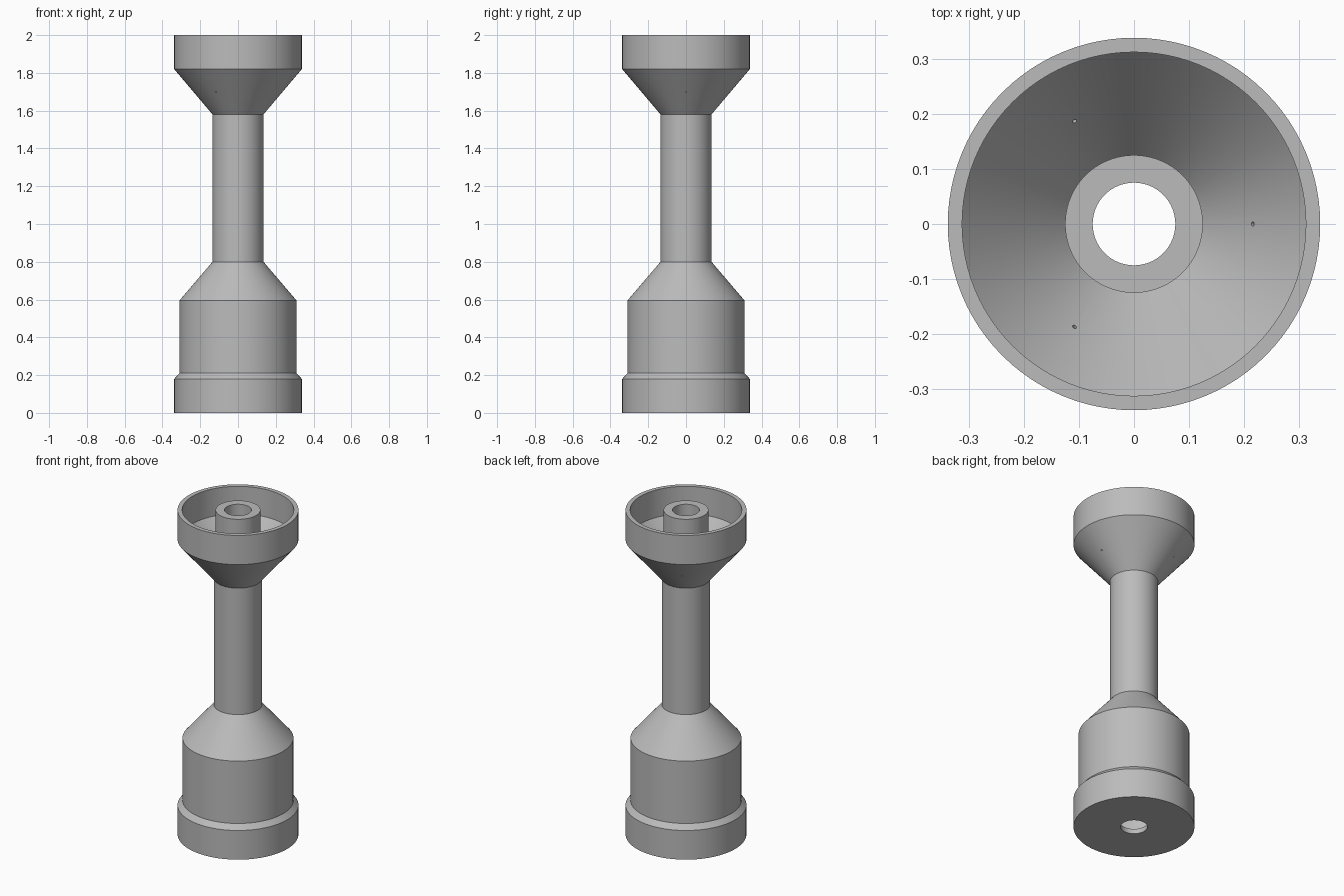
import bpy
import bmesh
from math import radians, pi
from mathutils import Matrix, Vector

cube = bpy.data.objects.get("Cube")
if cube:
    bpy.data.objects.remove(cube, do_unlink=True)

SEGMENTS = 96
BORE = 0.075      # radius of the channel through the whole model
COLUMN = 0.135
BODY = 0.31
RIM = 0.338

grey = bpy.data.materials.new("plain grey")
grey.use_nodes = True
grey.diffuse_color = (0.5, 0.5, 0.5, 1)
grey.node_tree.nodes["Principled BSDF"].inputs["Base Color"].default_value = (0.5, 0.5, 0.5, 1)


def add_object(name, bm):
    bmesh.ops.recalc_face_normals(bm, faces=bm.faces)
    mesh = bpy.data.meshes.new(name)
    bm.to_mesh(mesh)
    bm.free()
    mesh.materials.append(grey)
    obj = bpy.data.objects.new(name, mesh)
    bpy.context.collection.objects.link(obj)
    return obj


def activate(obj):
    bpy.ops.object.select_all(action="DESELECT")
    obj.select_set(True)
    bpy.context.view_layer.objects.active = obj


def lathe(name, profile):
    """Turn a closed (radius, height) outline around the z axis."""
    bm = bmesh.new()
    verts = [bm.verts.new((r, 0, z)) for r, z in profile]
    edges = [bm.edges.new((a, b)) for a, b in zip(verts, verts[1:] + verts[:1])]
    bmesh.ops.spin(bm, geom=verts + edges, cent=(0, 0, 0), axis=(0, 0, 1),
                   angle=2 * pi, steps=SEGMENTS, use_merge=True)
    bmesh.ops.remove_doubles(bm, verts=bm.verts, dist=0.0001)
    return add_object(name, bm)


# Base cap: thin floor with a central hole and a chamfered rim
base_cap = lathe("base_cap", [
    (BORE, 0), (RIM, 0), (RIM, 0.18), (BODY, 0.21),
    (0.28, 0.21), (0.28, 0.03), (BORE, 0.03)])

# Hollow lower body with a sloping shoulder
lower_body = lathe("lower_body", [
    (BODY, 0.21), (BODY, 0.595), (COLUMN, 0.80),
    (BORE, 0.80), (0.28, 0.57), (0.28, 0.21)])

# Column
column = lathe("column", [
    (COLUMN, 0.80), (COLUMN, 1.58), (BORE, 1.58), (BORE, 0.80)])

# Upper funnel: open cup around a raised inner tube
upper_funnel = lathe("upper_funnel", [
    (COLUMN, 1.58), (RIM, 1.82), (RIM, 2), (0.312, 2), (0.312, 1.83),
    (0.125, 1.61), (0.125, 2), (BORE, 2), (BORE, 1.58)])

# Three tiny drain holes through the funnel wall
bm = bmesh.new()
slope = Vector((0.24, 0, -0.203)).to_track_quat("Z", "Y").to_matrix().to_4x4()
for i in range(3):
    place = (Matrix.Rotation(radians(120 * i), 4, "Z")
             @ Matrix.Translation((0.235, 0, 1.70)) @ slope)
    bmesh.ops.create_cone(bm, cap_ends=True, segments=12, radius1=0.004,
                          radius2=0.004, depth=0.1, matrix=place)
drain_cutter = add_object("drain_cutter", bm)
drain_cutter.hide_render = True
cut = upper_funnel.modifiers.new("drain_holes", "BOOLEAN")
cut.operation = "DIFFERENCE"
cut.solver = "EXACT"
cut.object = drain_cutter
activate(upper_funnel)
bpy.ops.object.modifier_apply(modifier=cut.name)
bpy.data.objects.remove(drain_cutter, do_unlink=True)

# Smooth round walls, crisp rims
for part in (base_cap, lower_body, column, upper_funnel):
    activate(part)
    bpy.ops.object.shade_smooth_by_angle(angle=radians(25))
